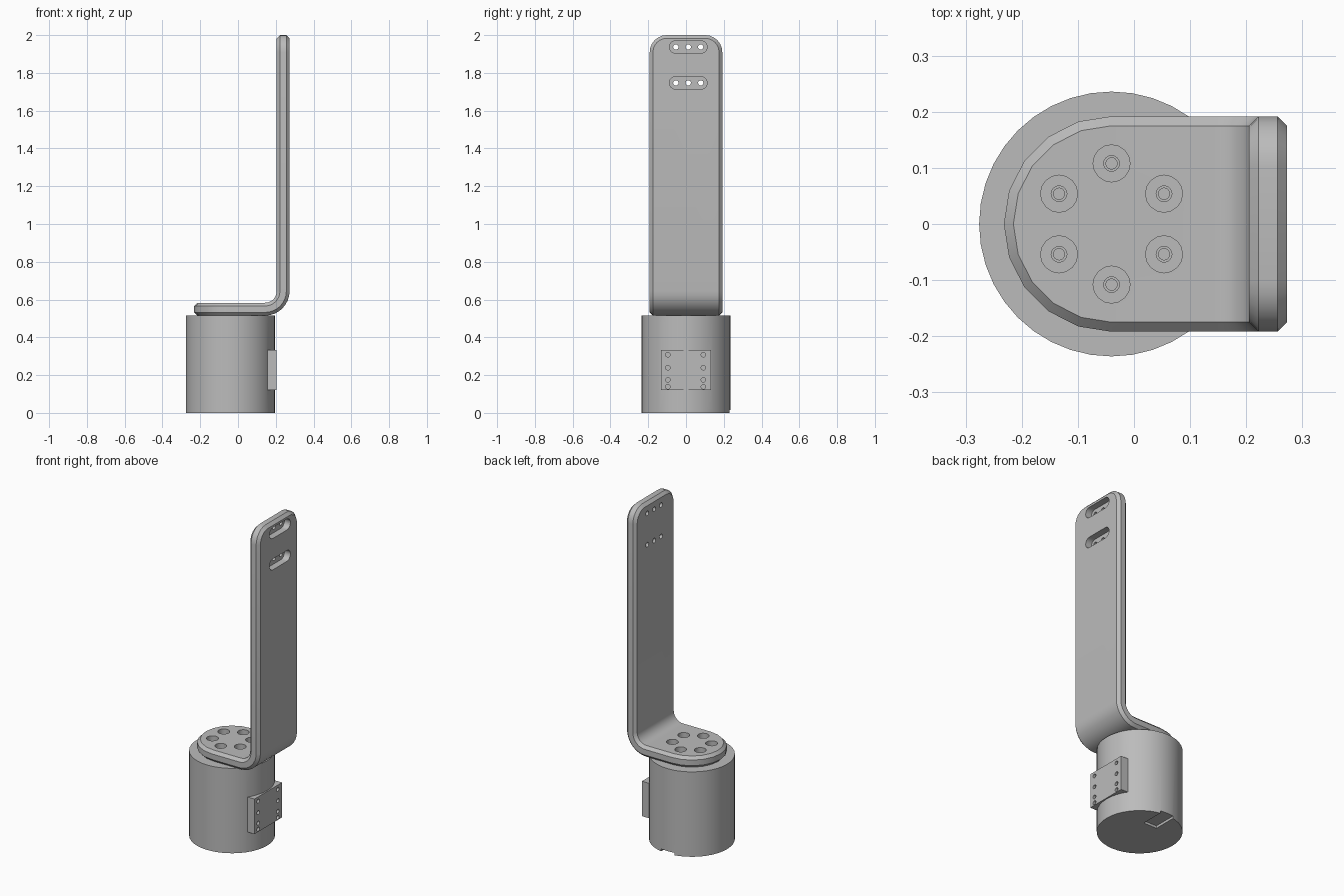
import bpy, bmesh
from math import sin, cos, pi, radians
from mathutils import Matrix, Vector

if "Cube" in bpy.data.objects:
    bpy.data.objects.remove(bpy.data.objects["Cube"])

grey = bpy.data.materials.new("plain_grey")
grey.use_nodes = True
colour = (0.5, 0.5, 0.5, 1)
grey.diffuse_color = colour
grey.node_tree.nodes["Principled BSDF"].inputs["Base Color"].default_value = colour


def make(name, bm):
    bmesh.ops.recalc_face_normals(bm, faces=bm.faces)
    mesh = bpy.data.meshes.new(name)
    bm.to_mesh(mesh)
    bm.free()
    mesh.materials.append(grey)
    obj = bpy.data.objects.new(name, mesh)
    bpy.context.collection.objects.link(obj)
    return obj


def add_cylinder(bm, start, end, radius, sides=16):
    a, b = Vector(start), Vector(end)
    axis = b - a
    turn = axis.to_track_quat('Z', 'Y').to_matrix().to_4x4()
    bmesh.ops.create_cone(bm, cap_ends=True, segments=sides, radius1=radius, radius2=radius,
                          depth=axis.length, matrix=Matrix.Translation((a + b) / 2) @ turn)


def add_box(bm, low, high):
    a, b = Vector(low), Vector(high)
    bmesh.ops.create_cube(bm, size=1, matrix=Matrix.Translation((a + b) / 2) @ Matrix.Diagonal((*(b - a), 1)))


def boolean(target, bm, operation='DIFFERENCE'):
    tool = make("cutter", bm)
    tool.hide_render = True
    mod = target.modifiers.new("cut", 'BOOLEAN')
    mod.operation, mod.solver, mod.object = operation, 'EXACT', tool
    bpy.context.view_layer.objects.active = target
    bpy.ops.object.modifier_apply(modifier=mod.name)
    bpy.data.objects.remove(tool)


def cut_holes(target, holes):
    bm = bmesh.new()
    for start, end, radius in holes:
        add_cylinder(bm, start, end, radius)
    boolean(target, bm)


CX, TOP = -0.04, 0.515        # cylinder axis and height
HALF, THICK, EDGE = 0.192, 0.068, 0.017   # bracket half width, thickness, chamfer
BACK, BEND, CORNER = 0.273, 0.13, 0.09    # outer face, bend radius, top corner radius
bend_x, bend_z = BACK - BEND, TOP + BEND
bend_len = BEND * pi / 2
end_s = bend_x + bend_len + 2 - bend_z


def bent(s, w, t):
    """Place a point of the flat strip on the bent bracket."""
    if s <= bend_x:
        return (s, w, TOP + t)
    if s < bend_x + bend_len:
        a = (s - bend_x) / BEND
        return (bend_x + (BEND - t) * sin(a), w, bend_z - (BEND - t) * cos(a))
    return (BACK - t, w, bend_z + s - bend_x - bend_len)


def strip_edge(inset):
    """Half outline of the strip: round end, straight run, rounded top corner."""
    r, c = HALF - inset, CORNER - inset
    pts = [(CX - r * cos(radians(18 * i / 2)), r * sin(radians(18 * i / 2))) for i in range(0, 11, 2)]
    pts += [(bend_x + bend_len * i / 8, r) for i in range(9)]
    for i in range(7):
        a = radians(15 * i)
        pts.append((end_s - CORNER + c * sin(a), HALF - CORNER + c * cos(a)))
    return pts


# bent bracket with chamfered edges
bm = bmesh.new()
layers = [(0, EDGE), (EDGE, 0), (THICK - EDGE, 0), (THICK, EDGE)]
rows = [[(s, w, t) for s, w in strip_edge(inset)] for t, inset in layers]
rings = []
for station in zip(*rows):
    ring = [bm.verts.new(bent(s, w, t)) for s, w, t in station]
    ring += [bm.verts.new(bent(s, -w, t)) for s, w, t in reversed(station)]
    rings.append(ring)
for a, b in zip(rings, rings[1:]):
    for k in range(8):
        n = (k + 1) % 8
        bm.faces.new((a[k], a[n], b[n], b[k]))
for k in range(3):
    last = rings[-1]
    bm.faces.new((last[k], last[k + 1], last[6 - k], last[7 - k]))
bmesh.ops.remove_doubles(bm, verts=bm.verts, dist=0.0001)
bracket = make("bent_bracket", bm)

# counterbored bolt circle through the foot
bolts = [(CX + 0.108 * cos(radians(30 + 60 * i)), 0.108 * sin(radians(30 + 60 * i))) for i in range(6)]
cut_holes(bracket, [((x, y, TOP + 0.03), (x, y, 0.7), 0.033) for x, y in bolts])
cut_holes(bracket, [((x, y, 0.45), (x, y, 0.6), 0.014) for x, y in bolts])

# two recessed slots, each with three through holes
for z in (1.937, 1.747):
    bm = bmesh.new()
    mid, reach, r = 0.012, 0.067, 0.033
    x0, x1 = BACK - 0.04, BACK + 0.05
    outline = []
    for side in (1, -1):
        for i in range(13):
            a = radians(15 * i - 90)
            outline.append(bm.verts.new((x0, mid + side * (reach + r * cos(a)), z + side * r * sin(a))))
    face = bm.faces.new(outline)
    grown = bmesh.ops.extrude_face_region(bm, geom=[face])["geom"]
    bmesh.ops.translate(bm, verts=[v for v in grown if isinstance(v, bmesh.types.BMVert)], vec=(x1 - x0, 0, 0))
    boolean(bracket, bm)
    cut_holes(bracket, [((0.15, mid + 0.066 * i, z), (0.3, mid + 0.066 * i, z), 0.014) for i in (-1, 0, 1)])

# cylindrical housing with side mounting pad
bm = bmesh.new()
add_cylinder(bm, (CX, 0, 0), (CX, 0, TOP), 0.236, 40)
housing = make("cylinder_housing", bm)
bm = bmesh.new()
add_box(bm, (0, -0.132, 0.122), (0.203, 0.132, 0.334))
boolean(housing, bm, 'UNION')

# pad screw holes and tapped holes under the bracket bolts
cut_holes(housing, [((0.16, y, z), (0.25, y, z), 0.012)
                    for y in (-0.096, 0.092) for z in (0.308, 0.239, 0.175, 0.138)])
cut_holes(housing, [((x, y, TOP - 0.04), (x, y, TOP + 0.05), 0.01) for x, y in bolts])

# shallow cable notch underneath, open to the back
bm = bmesh.new()
add_box(bm, (CX - 0.045, 0.09, -0.05), (CX + 0.045, 0.3, 0.015))
boolean(housing, bm)

for obj in (bracket, housing):
    bpy.ops.object.select_all(action='DESELECT')
    obj.select_set(True)
    bpy.context.view_layer.objects.active = obj
    bpy.ops.object.shade_smooth_by_angle(angle=radians(30))
